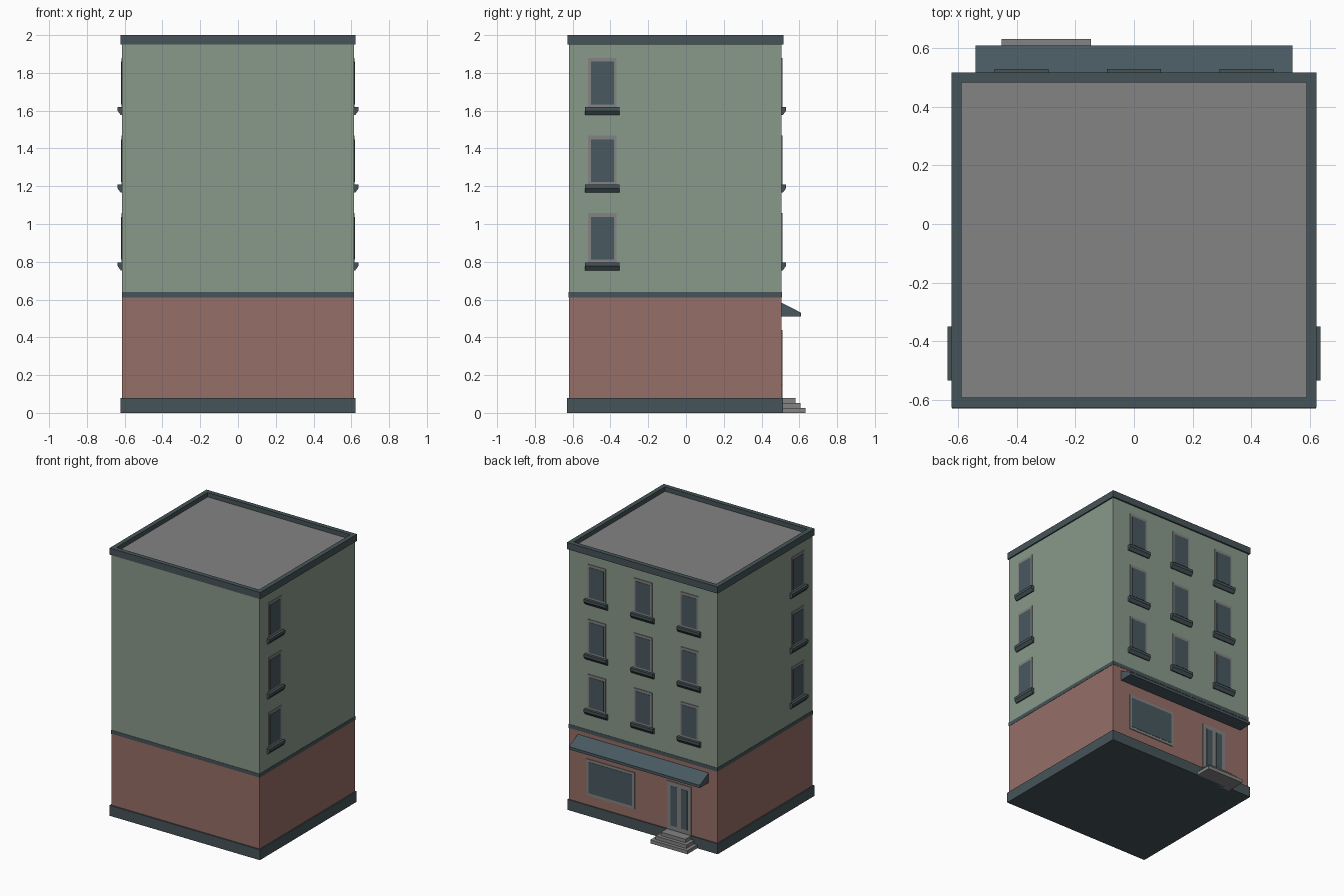
import bpy, bmesh
from mathutils import Matrix

if "Cube" in bpy.data.objects:
    bpy.data.objects.remove(bpy.data.objects["Cube"])


def material(name, rgb):
    m = bpy.data.materials.new(name)
    lin = [((c / 255 + 0.055) / 1.055) ** 2.4 for c in rgb]
    m.diffuse_color = (*lin, 1)
    m.use_nodes = True
    m.node_tree.nodes["Principled BSDF"].inputs["Base Color"].default_value = m.diffuse_color
    return m


GREEN = material("sage_green", (137, 153, 138))
RED = material("brick_red", (150, 110, 103))
TRIM = material("dark_trim", (70, 84, 88))
GREY = material("stone_grey", (130, 131, 130))
SLATE = material("slate_blue", (72, 88, 96))

# wall planes
WX, Y0, Y1 = 0.613, -0.62, 0.505


def add_object(name, bm, mat):
    bmesh.ops.recalc_face_normals(bm, faces=bm.faces)
    me = bpy.data.meshes.new(name)
    bm.to_mesh(me)
    bm.free()
    me.materials.append(mat)
    ob = bpy.data.objects.new(name, me)
    bpy.context.collection.objects.link(ob)
    return ob


def prism(name, profile, u0, u1, mat, wall="back"):
    """Extrude an (outward, z) profile along a wall from u0 to u1."""
    place = {"back": lambda u, d, z: (u, Y1 + d, z),
             "right": lambda u, d, z: (WX + d, u, z),
             "left": lambda u, d, z: (-WX - d, u, z)}[wall]
    bm = bmesh.new()
    a = [bm.verts.new(place(u0, d, z)) for d, z in profile]
    b = [bm.verts.new(place(u1, d, z)) for d, z in profile]
    bm.faces.new(a)
    bm.faces.new(b)
    n = len(a)
    for i in range(n):
        j = (i + 1) % n
        bm.faces.new((a[i], a[j], b[j], b[i]))
    return add_object(name, bm, mat)


def plate(name, u0, u1, z0, z1, thick, mat, wall="back"):
    prism(name, [(-0.003, z0), (thick, z0), (thick, z1), (-0.003, z1)], u0, u1, mat, wall)


def box(name, x0, x1, y0, y1, z0, z1, mat):
    bm = bmesh.new()
    bmesh.ops.create_cube(bm, size=1, matrix=Matrix.Translation(
        ((x0 + x1) / 2, (y0 + y1) / 2, (z0 + z1) / 2)) @ Matrix.Diagonal(
        (x1 - x0, y1 - y0, z1 - z0, 1)))
    return add_object(name, bm, mat)


# main storeys
box("base_plinth", -0.622, 0.622, -0.63, 0.514, 0, 0.078, TRIM)
box("ground_floor", -WX, WX, Y0, Y1, 0.078, 0.612, RED)
box("belt_course", -WX - 0.002, WX + 0.002, Y0 - 0.002, Y1 + 0.002, 0.612, 0.64, TRIM)
box("upper_floors", -WX, WX, Y0, Y1, 0.64, 1.95, GREEN)

# cornice with a sunken flat roof
cornice = box("cornice", -0.623, 0.623, -0.627, 0.517, 1.95, 2.0, TRIM)
cornice.data.materials.append(GREY)
bm = bmesh.new()
bm.from_mesh(cornice.data)
top = max(bm.faces, key=lambda f: f.calc_center_median().z)
bmesh.ops.inset_region(bm, faces=[top], thickness=0.048)
rim = bmesh.ops.extrude_discrete_faces(bm, faces=[top])["faces"][0]
for v in rim.verts:
    v.co.z -= 0.033
rim.material_index = 1
bm.to_mesh(cornice.data)
bm.free()


# windows with bevelled sills
def window(name, wall, u, z):
    plate(name + "_frame", u - 0.075, u + 0.075, z, z + 0.26, 0.005, GREY, wall)
    plate(name + "_glass", u - 0.061, u + 0.061, z + 0.014, z + 0.24, 0.007, SLATE, wall)
    prism(name + "_sill", [(-0.003, z), (0.024, z), (0.024, z - 0.02),
                           (0.008, z - 0.042), (-0.003, z - 0.042)],
          u - 0.092, u + 0.092, TRIM, wall)


for floor in range(3):
    z = 0.797 + 0.411 * floor
    for col, u in enumerate((-0.384, 0, 0.384)):
        window(f"back_window_{floor}_{col}", "back", u, z)
    for wall in ("left", "right"):
        window(f"{wall}_window_{floor}", wall, -0.443, z)

# shop window, door and awning
plate("shop_window_frame", 0.07, 0.466, 0.15, 0.422, 0.005, GREY)
plate("shop_window_glass", 0.09, 0.446, 0.17, 0.402, 0.007, SLATE)
plate("door", -0.4, -0.2, 0.078, 0.438, 0.005, GREY)
for side in (-1, 1):
    c = -0.3 + side * 0.043
    plate("door_glass", c - 0.025, c + 0.025, 0.11, 0.405, 0.007, SLATE)
prism("awning", [(-0.003, 0.585), (0.105, 0.53), (0.105, 0.51), (-0.003, 0.51)],
      -0.541, 0.541, SLATE)

# entrance steps, each narrower than the one below
for i in range(3):
    w = 0.153 - 0.026 * i
    box(f"step_{i}", -0.3 - w, -0.3 + w, Y1 - 0.02, 0.632 - 0.026 * i,
        0.026 * i, 0.026 * (i + 1), GREY)
